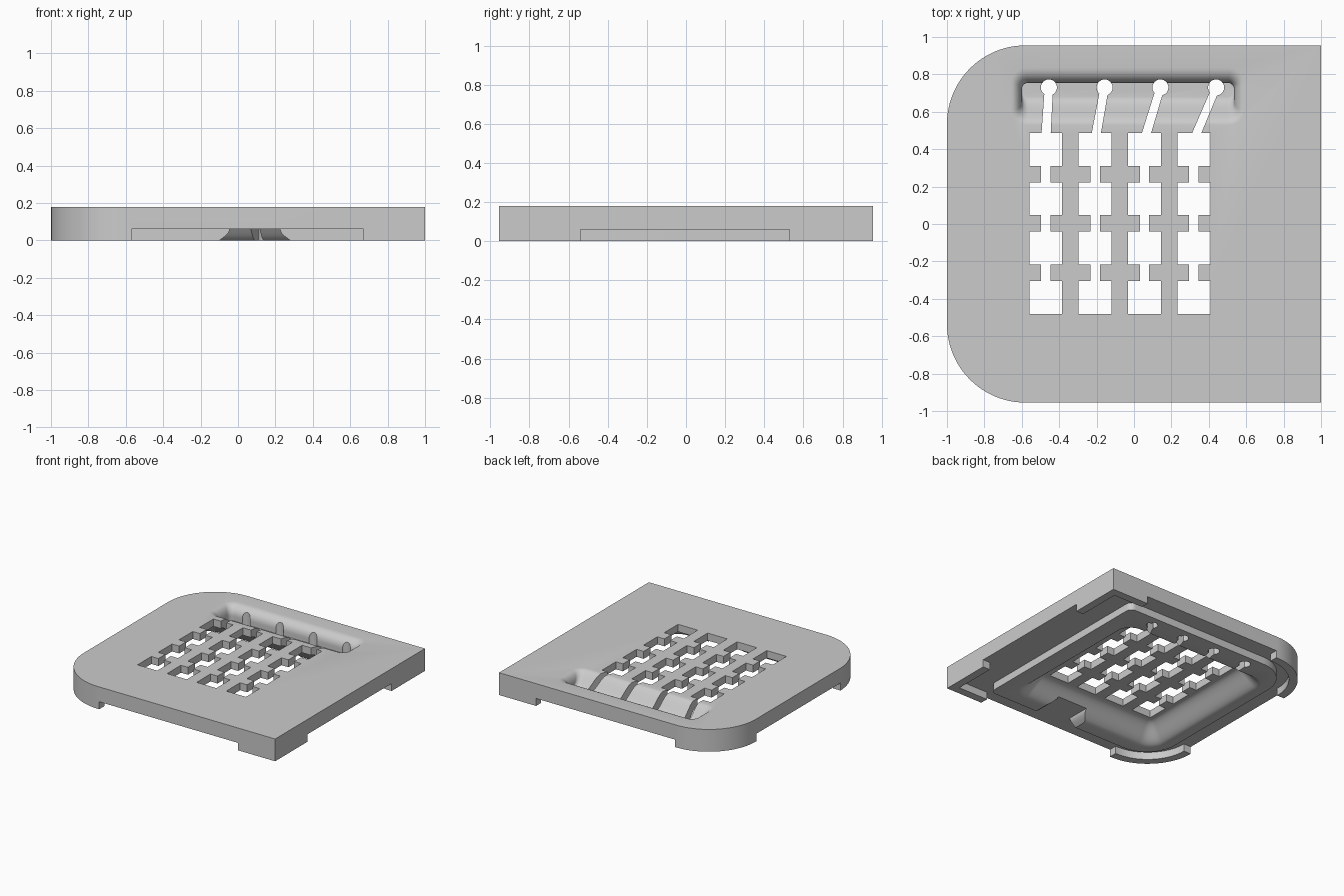
import bpy, bmesh, math

if "Cube" in bpy.data.objects:
    bpy.data.objects.remove(bpy.data.objects["Cube"])

grey = bpy.data.materials.new("light_grey")
grey.diffuse_color = (0.6, 0.6, 0.6, 1)
grey.use_nodes = True
grey.node_tree.nodes["Principled BSDF"].inputs["Base Color"].default_value = grey.diffuse_color


def rounded(x0, x1, y0, y1, rl, rr, n=12):
    """Counter-clockwise rectangle, left corners of radius rl, right corners rr."""
    pts = []
    corners = [(x1, y1, rr, 0), (x0, y1, rl, 90), (x0, y0, rl, 180), (x1, y0, rr, 270)]
    for cx, cy, r, a in corners:
        ox = cx - r if cx == x1 else cx + r
        oy = cy - r if cy == y1 else cy + r
        if r == 0:
            pts.append((cx, cy))
            continue
        for i in range(n + 1):
            t = math.radians(a + 90 * i / n)
            pts.append((ox + r * math.cos(t), oy + r * math.sin(t)))
    return pts


def loft(name, layers):
    """Closed solid through a stack of (outline, z) layers."""
    bm = bmesh.new()
    rings = [[bm.verts.new((x, y, z)) for x, y in pts] for pts, z in layers]
    for a, b in zip(rings, rings[1:]):
        for i in range(len(a)):
            j = (i + 1) % len(a)
            bm.faces.new((a[i], a[j], b[j], b[i]))
    bm.faces.new(rings[0][::-1])
    bm.faces.new(rings[-1])
    bmesh.ops.recalc_face_normals(bm, faces=bm.faces)
    mesh = bpy.data.meshes.new(name)
    bm.to_mesh(mesh)
    bm.free()
    ob = bpy.data.objects.new(name, mesh)
    bpy.context.collection.objects.link(ob)
    return ob


def prism(name, pts, z0, z1):
    return loft(name, [(pts, z0), (pts, z1)])


def box(name, x0, x1, y0, y1, z0=-0.1, z1=0.3):
    return prism(name, rounded(x0, x1, y0, y1, 0, 0), z0, z1)


def cut(ob, tool):
    mod = ob.modifiers.new("cut", 'BOOLEAN')
    mod.operation, mod.solver, mod.object = 'DIFFERENCE', 'EXACT', tool
    bpy.context.view_layer.objects.active = ob
    bpy.ops.object.modifier_apply(modifier=mod.name)
    bpy.data.objects.remove(tool)


def smooth(t):
    return t * t * (3 - 2 * t)


# Outer shell: square right side, large round corners on the left
case = prism("keypad_case", rounded(-1, 1, -0.955, 0.955, 0.42, 0, 24), 0, 0.18)
case.data.materials.append(grey)

# Groove between the corner feet and the inner rim
groove = prism("groove", rounded(-0.935, 0.935, -0.89, 0.89, 0.355, 0, 24), -0.1, 0.06)
cut(groove, prism("rim", rounded(-0.83, 0.72, -0.79, 0.82, 0.27, 0.05), -0.2, 0.2))
cut(case, groove)

# Gaps in the outer lip leave a foot at each corner
for s in (-1, 1):
    ys, xs = sorted((s * 0.87, s * 1.1)), sorted((s * 0.91, s * 1.1))
    cut(case, box("gap", -0.57, 0.67, *ys, -0.1, 0.06))
    cut(case, box("gap", *xs, -0.54, 0.53, -0.1, 0.06))

# Underside hollow with softly curved walls
layers = [(rounded(-0.76, 0.60, -0.70, 0.64, 0.14, 0.14), -0.05)]
for i in range(13):
    t = i / 12
    u = 1 - t
    layers.append((rounded(-0.58 - 0.18 * u, 0.44 + 0.16 * u, -0.50 - 0.20 * u,
                           0.50 + 0.14 * u, 0.02 + 0.12 * u, 0.02 + 0.12 * u),
                   0.12 * smooth(t)))
cut(case, loft("hollow", layers))

# Cable notch through the front of the rim
notch = []
for i in range(7):
    t = i / 6
    w = 0.19 - 0.055 * math.sin(t * math.pi / 2)
    notch.append((rounded(0.09 - w, 0.09 + w, -0.86, -0.55, 0, 0), 0.06 * t))
cut(case, loft("notch", [(notch[0][0], -0.05)] + notch))

# Wiring trough in the top: steep back and ends, gentle front slope
layers = []
for i in range(15):
    t = i / 14
    z = 0.06 + 0.12 * smooth(t)
    q = max(0, (z - 0.10) / 0.08)
    f = 0.08 * (1 - math.sqrt(max(0, 1 - q * q)))
    layers.append((rounded(-0.60 - 0.7 * f, 0.535 + 0.7 * f, 0.68 - 0.15 * t,
                           0.755 + f, 0.035 + f * 0.6, 0.035 + f * 0.6), z))
layers.append((layers[-1][0], 0.25))
cut(case, loft("trough", layers))

# Four key columns, each with four holes, a wire path, a slanted slot and a round hole
for k in range(4):
    cx, hx, hy = -0.472 + 0.264 * k, -0.455 + 0.298 * k, 0.73
    for row in range(4):
        y = -0.393 + 0.264 * row
        cut(case, box("key_hole", cx - 0.088, cx + 0.088, y - 0.088, y + 0.088))
    cut(case, box("wire_path", cx - 0.025, cx + 0.025, -0.35, 0.36))
    slot = [(cx - 0.025, 0.45), (cx + 0.025, 0.45), (hx + 0.022, hy), (hx - 0.022, hy)]
    cut(case, prism("slot", slot, -0.1, 0.3))
    ring = rounded(hx - 0.043, hx + 0.043, hy - 0.043, hy + 0.043, 0.0429, 0.0429, 6)
    cut(case, prism("wire_hole", ring, -0.1, 0.3))

bpy.ops.object.select_all(action='DESELECT')
case.select_set(True)
bpy.context.view_layer.objects.active = case
bpy.ops.object.shade_smooth_by_angle(angle=math.radians(35))
